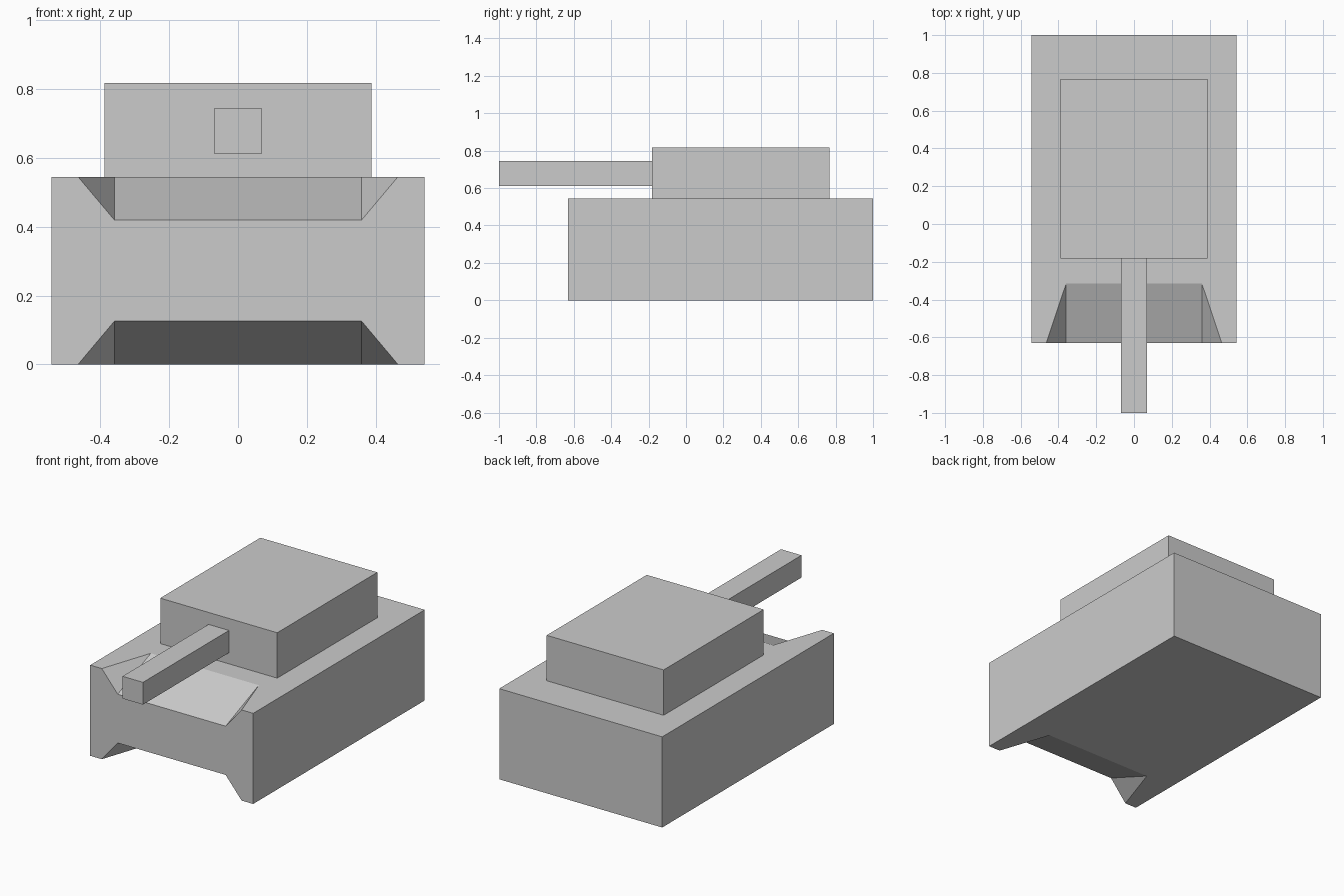
import bpy
import bmesh

if "Cube" in bpy.data.objects:
    bpy.data.objects.remove(bpy.data.objects["Cube"])

FRONT = -0.63        # y of hull front
HULL_TOP = 0.545


def add_object(name, bm):
    bmesh.ops.recalc_face_normals(bm, faces=bm.faces)
    mesh = bpy.data.meshes.new(name)
    bm.to_mesh(mesh)
    bm.free()
    obj = bpy.data.objects.new(name, mesh)
    bpy.context.collection.objects.link(obj)
    return obj


def box(name, half_width, y0, y1, z0, z1):
    bm = bmesh.new()
    bmesh.ops.create_cube(bm, size=1)
    for v in bm.verts:
        v.co.x *= 2 * half_width
        v.co.y = y0 if v.co.y < 0 else y1
        v.co.z = z0 if v.co.z < 0 else z1
    return add_object(name, bm)


def notch_cutter(name, z, depth):
    """Tapered wedge; depth is signed, pointing into the hull from surface z.
    It overshoots the hull surface and front so no faces are coplanar."""
    inner, flare, length = 0.359, 0.106, 0.315
    bm = bmesh.new()
    for s in (-1, 1):
        bm.verts.new((s * inner, FRONT + 2 * length, z - depth))
        bm.verts.new((s * inner, FRONT - length, z + 2 * depth))
        bm.verts.new((s * (inner + 3 * flare), FRONT - length, z - depth))
    bmesh.ops.convex_hull(bm, input=bm.verts)
    return add_object(name, bm)


# Hull with sloping notches cut into the top and bottom of the front
hull = box("hull", 0.542, FRONT, 1.0, 0, HULL_TOP)
bpy.context.view_layer.objects.active = hull
for name, z, depth in (("top_notch_cutter", HULL_TOP, -0.126),
                       ("bottom_notch_cutter", 0, 0.126)):
    cutter = notch_cutter(name, z, depth)
    cutter.hide_render = True
    mod = hull.modifiers.new(name, 'BOOLEAN')
    mod.operation = 'DIFFERENCE'
    mod.solver = 'EXACT'
    mod.object = cutter
    bpy.ops.object.modifier_apply(modifier=mod.name)
    bpy.data.objects.remove(cutter)

# Turret block and square gun barrel
box("turret", 0.389, -0.183, 0.768, HULL_TOP, 0.818)
box("gun_barrel", 0.068, -1.0, -0.183, 0.612, 0.746)
